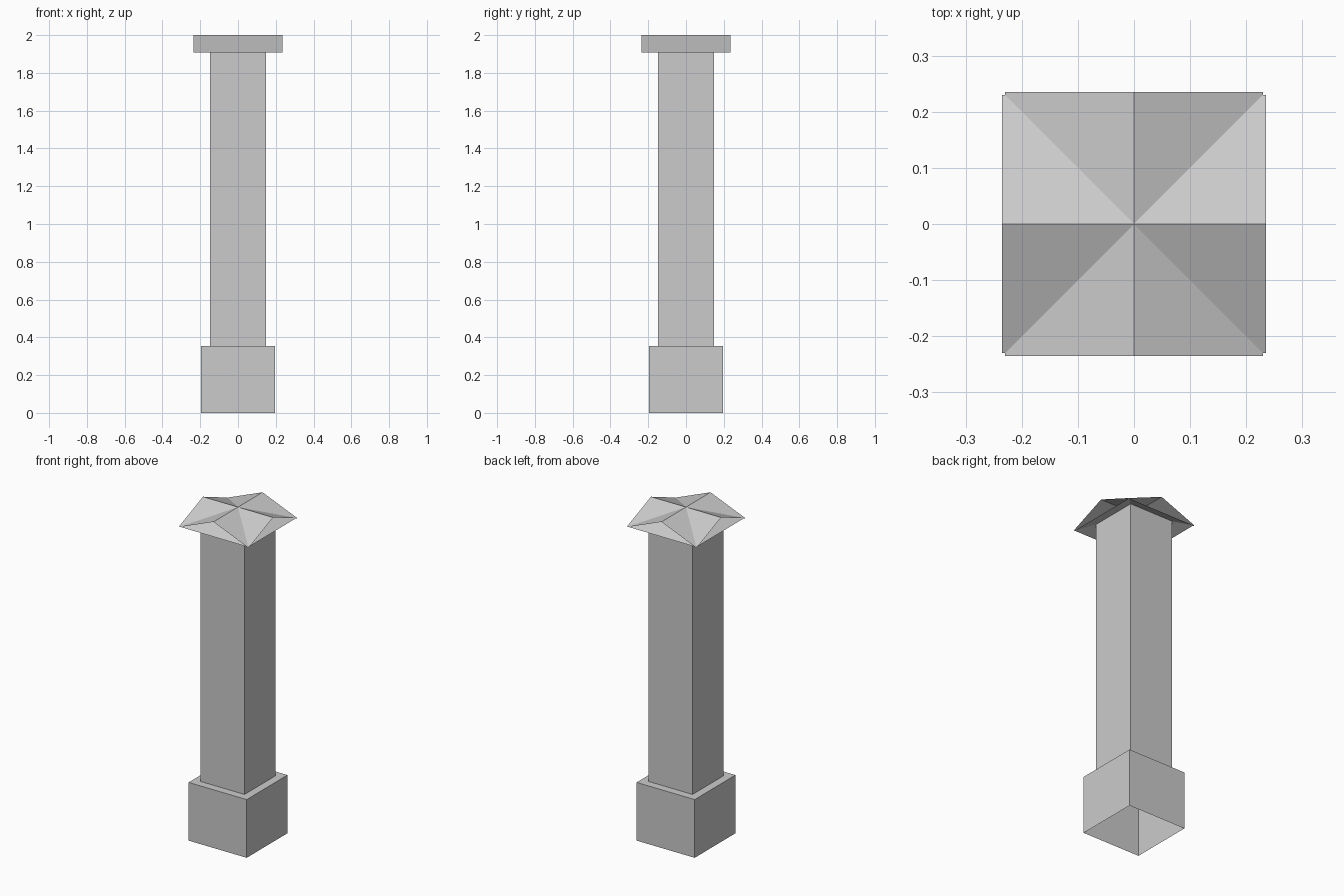
import bpy
from math import pi

if "Cube" in bpy.data.objects:
    bpy.data.objects.remove(bpy.data.objects["Cube"])


def make_object(name, verts, faces):
    mesh = bpy.data.meshes.new(name)
    mesh.from_pydata(verts, [], faces)
    obj = bpy.data.objects.new(name, mesh)
    bpy.context.collection.objects.link(obj)
    return obj


def square_tube(name, half, z0, z1, top):
    """Square shaft with an open bottom and an optional top face."""
    ring = [(-half, -half), (half, -half), (half, half), (-half, half)]
    verts = [(x, y, z) for z in (z0, z1) for x, y in ring]
    faces = [(i, (i + 1) % 4, (i + 1) % 4 + 4, i + 4) for i in range(4)]
    if top:
        faces.append((4, 5, 6, 7))
    return make_object(name, verts, faces)


def folded_sheet(name, angle):
    """Open gable roof: a sheet folded along its ridge."""
    profile = [(-0.23, 1.907), (0, 2.0), (0.23, 1.907)]
    verts = [(x, y, z) for y, z in profile for x in (-0.235, 0.235)]
    obj = make_object(name, verts, [(0, 1, 3, 2), (2, 3, 5, 4)])
    obj.rotation_euler.z = angle
    return obj


# Plinth and post, with the post top hidden under the cap
square_tube("plinth", 0.195, 0, 0.353, True)
square_tube("post", 0.147, 0.353, 1.94, False)

# Cap: two folded sheets crossing at right angles
folded_sheet("cap_sheet_x", 0)
folded_sheet("cap_sheet_y", pi / 2)
